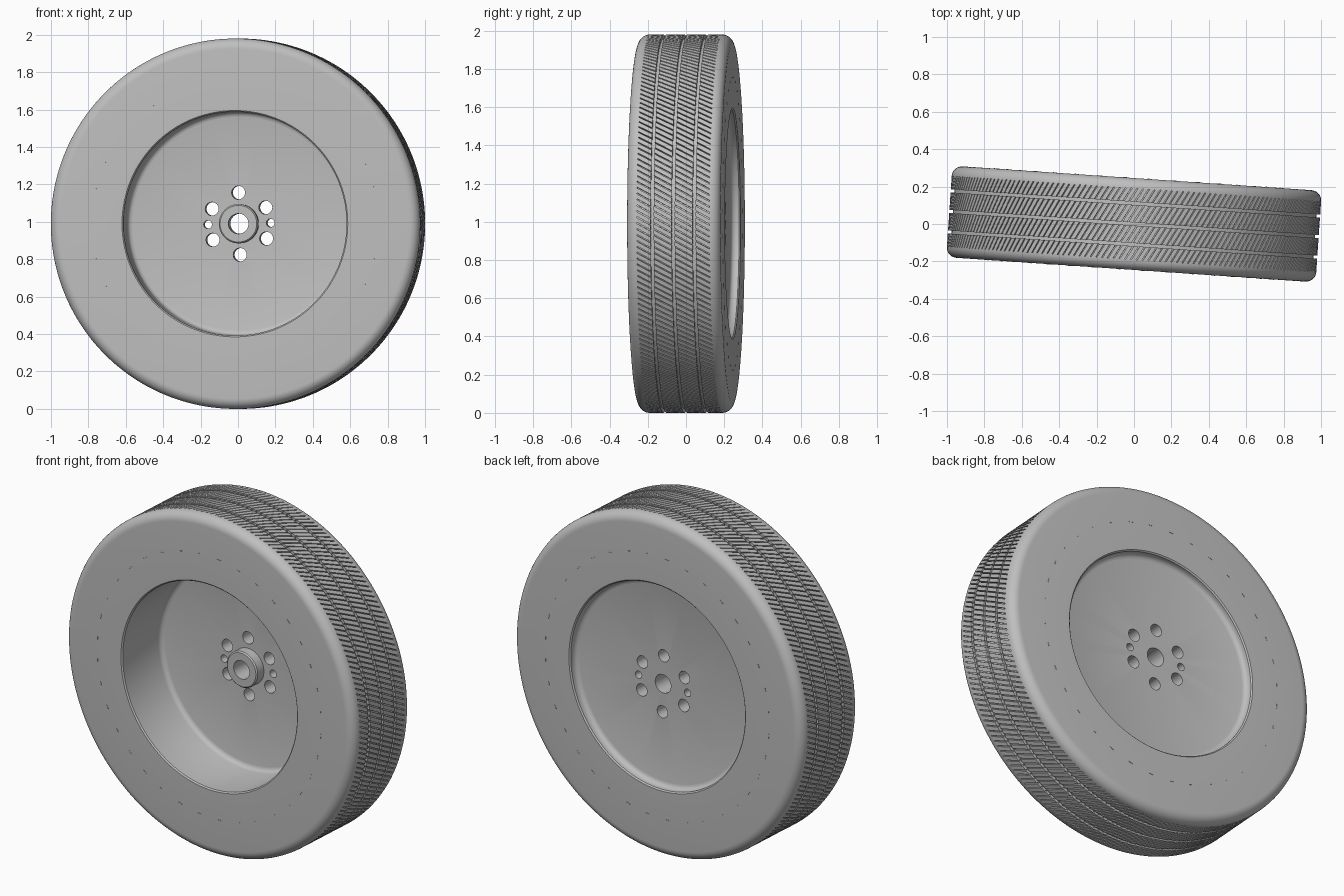
import bpy, bmesh, math
from mathutils import Matrix, Vector

cube = bpy.data.objects.get("Cube")
if cube:
    bpy.data.objects.remove(cube, do_unlink=True)

RADIUS, HALF, TREAD, FLOOR = 0.99, 0.245, 0.19, 0.97
STEPS = 200
# The axle runs along local y and the whole wheel is turned slightly about z
PLACE = Matrix.Translation((0, 0, RADIUS)) @ Matrix.Rotation(math.radians(-3.9), 4, 'Z')

grey = bpy.data.materials.new("mid_grey")
grey.use_nodes = True
colour = (0.52, 0.52, 0.52, 1)
grey.diffuse_color = colour
grey.node_tree.nodes["Principled BSDF"].inputs["Base Color"].default_value = colour


def finish(name, bm, recalc=True):
    if recalc:
        bmesh.ops.recalc_face_normals(bm, faces=bm.faces)
    mesh = bpy.data.meshes.new(name)
    bm.to_mesh(mesh)
    bm.free()
    mesh.materials.append(grey)
    mesh.shade_smooth()
    mesh.set_sharp_from_angle(angle=math.radians(35))
    ob = bpy.data.objects.new(name, mesh)
    ob.matrix_world = PLACE
    bpy.context.collection.objects.link(ob)
    return ob


def polar(r, t, y):
    return Vector((r * math.sin(t), y, r * math.cos(t)))


def lathe(name, profile, closed):
    """Turn a (radius, y) profile around the axle."""
    bm = bmesh.new()
    verts = [bm.verts.new(polar(r, 0, y)) for r, y in profile]
    edges = [bm.edges.new(pair) for pair in zip(verts, verts[1:])]
    if closed:
        edges.append(bm.edges.new((verts[-1], verts[0])))
    bmesh.ops.spin(bm, geom=verts + edges, cent=(0, 0, 0), axis=(0, 1, 0),
                   angle=math.tau, steps=STEPS, use_merge=True)
    bmesh.ops.remove_doubles(bm, verts=bm.verts, dist=1e-5)
    return finish(name, bm)


# Tyre body: flat sidewalls, rounded shoulders, recessed tread bed
round_r = HALF - TREAD
shoulder = [(RADIUS - round_r + round_r * math.sin(a), TREAD + round_r * math.cos(a))
            for a in (math.pi / 2 * i / 8 for i in range(9))]
half_profile = [(0.605, HALF)] + shoulder + [(FLOOR, TREAD)]
tyre_profile = half_profile + [(r, -y) for r, y in reversed(half_profile)]
lathe("tyre_body", tyre_profile, True)


# Tread ribs with slanted narrow slots
def tread_rib(name, y0, y1, slant=0.55, slot=0.22, slot_floor=0.978):
    bm = bmesh.new()
    pitch = math.tau / STEPS
    twist = slant * (y1 - y0) / RADIUS
    stations = []
    for i in range(STEPS):
        for part, r in ((0, RADIUS), (1 - slot, RADIUS), (1 - slot, slot_floor), (1, slot_floor)):
            t = (i + part) * pitch
            stations.append((t, [bm.verts.new(polar(*p)) for p in (
                (FLOOR, t, y0), (r, t, y0), (r, t + twist, y1), (FLOOR, t + twist, y1))]))
    for (t, a), (u, b) in zip(stations, stations[1:] + stations[:1]):
        bm.faces.new((a[1], b[1], b[2], a[2]))
        if abs(t - u) > 1e-6 and (u - t) % math.tau > 1e-6 and (u - t) % math.tau < 6:
            bm.faces.new((a[3], a[2], b[2], b[3]))
            bm.faces.new((a[1], a[0], b[0], b[1]))
    return finish(name, bm, recalc=False)


groove = 0.008
cuts = [-TREAD - groove, -0.11, 0, 0.11, TREAD + groove]
for i, (low, high) in enumerate(zip(cuts, cuts[1:])):
    tread_rib("tread_rib_%d" % (i + 1), low + groove, high - groove)

# Wheel rim, centre disc and hub boss as one turned part
wheel = lathe("wheel_disc", [
    (0, 0.03), (0.098, 0.03), (0.105, 0.037), (0.105, 0.09),
    (0.57, 0.09), (0.584, 0.086), (0.594, 0.076), (0.598, 0.062),
    (0.598, -0.238), (0.605, -HALF), (0.605, HALF), (0.598, 0.238),
    (0.598, 0.222), (0.594, 0.208), (0.584, 0.199), (0.57, 0.195), (0, 0.195)], False)

# Axle bore, six bolt holes and two small pin holes
TURN = math.radians(1.5)
holes = [(0, 0, 0.054)]
holes += [(0.166, TURN + math.radians(30 + 60 * i), 0.036) for i in range(6)]
holes += [(0.168, TURN + math.pi * i, 0.022) for i in range(2)]
bm = bmesh.new()
for dist, angle, radius in holes:
    spot = Matrix.Translation((dist * math.cos(angle), 0.1, dist * math.sin(angle)))
    bmesh.ops.create_cone(bm, cap_ends=True, segments=40, radius1=radius, radius2=radius,
                          depth=0.5, matrix=spot @ Matrix.Rotation(math.pi / 2, 4, 'X'))
cutter = finish("hole_cutter", bm)
cutter.hide_render = True
drill = wheel.modifiers.new("holes", 'BOOLEAN')
drill.operation = 'DIFFERENCE'
drill.solver = 'EXACT'
drill.object = cutter
bpy.context.view_layer.update()
depsgraph = bpy.context.evaluated_depsgraph_get()
drilled = bpy.data.meshes.new_from_object(wheel.evaluated_get(depsgraph))
wheel.modifiers.clear()
wheel.data = drilled
drilled.shade_smooth()
drilled.set_sharp_from_angle(angle=math.radians(35))
bpy.data.objects.remove(cutter, do_unlink=True)

# Fine broken ring of raised marks on both sidewalls
bm = bmesh.new()
for side in (-1, 1):
    for i in range(36):
        t = math.tau * (i + 0.5) / 36
        bmesh.ops.create_cube(bm, size=1, matrix=Matrix.Translation(polar(0.768, t, side * HALF))
                              @ Matrix.Rotation(t, 4, 'Y')
                              @ Matrix.Diagonal((0.025, 0.004, 0.004, 1)))
finish("sidewall_marks", bm)
